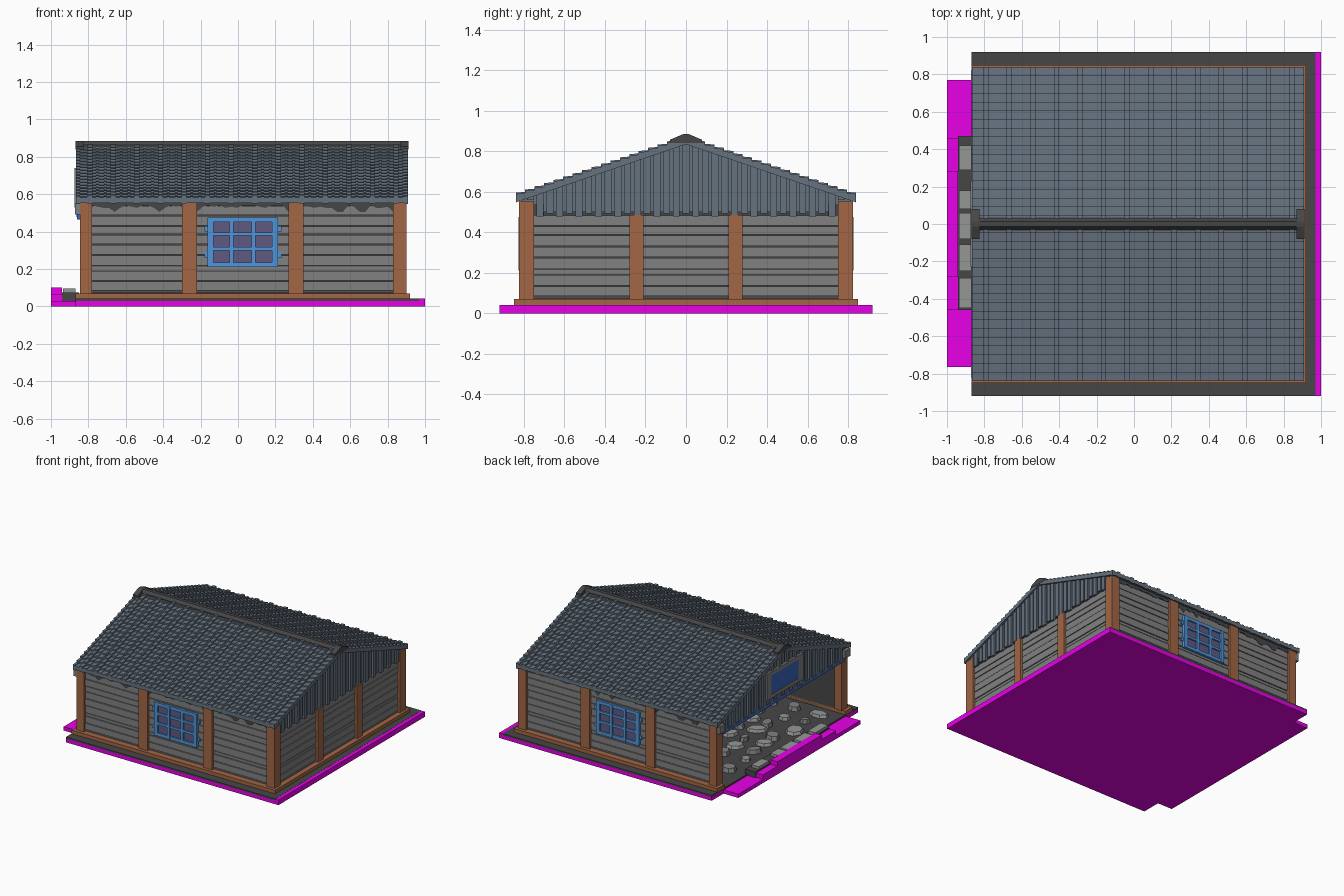
import bpy, bmesh, math, random
from mathutils import Matrix, Vector

if "Cube" in bpy.data.objects:
    bpy.data.objects.remove(bpy.data.objects["Cube"], do_unlink=True)
random.seed(4)


def material(name, r, g, b):
    m = bpy.data.materials.new(name)
    m.use_nodes = True
    m.diffuse_color = (r, g, b, 1)
    m.node_tree.nodes["Principled BSDF"].inputs["Base Color"].default_value = (r, g, b, 1)
    return m


MAGENTA = material("magenta", 1, 0, 1)
CHARCOAL = material("charcoal", .062, .062, .062)
BROWN = material("brown wood", .36, .133, .06)
GREY = material("wall grey", .22, .22, .22)
SLATE = material("slate", .134, .169, .212)
BLUE = material("frame blue", .08, .30, .71)
GLASS = material("dusky glass", .116, .10, .22)
DEEP = material("deep blue", .04, .13, .50)
STONE = material("stone grey", .30, .31, .31)


def finish(name, bm, mat):
    bmesh.ops.recalc_face_normals(bm, faces=bm.faces)
    me = bpy.data.meshes.new(name)
    bm.to_mesh(me)
    bm.free()
    me.materials.append(mat)
    ob = bpy.data.objects.new(name, me)
    bpy.context.collection.objects.link(ob)
    return ob


def boxes(name, mat, items):
    """Each item is x0, x1, y0, y1, z0, z1."""
    bm = bmesh.new()
    for x0, x1, y0, y1, z0, z1 in items:
        m = Matrix.Translation(((x0 + x1) / 2, (y0 + y1) / 2, (z0 + z1) / 2)) @ \
            Matrix.Diagonal((abs(x1 - x0), abs(y1 - y0), abs(z1 - z0), 1))
        bmesh.ops.create_cube(bm, size=1, matrix=m)
    return finish(name, bm, mat)


def prisms(name, mat, items):
    """Each item is a list of corners and an extrusion vector."""
    bm = bmesh.new()
    for pts, vec in items:
        f = bm.faces.new([bm.verts.new(p) for p in pts])
        r = bmesh.ops.extrude_face_region(bm, geom=[f])
        vs = [e for e in r["geom"] if isinstance(e, bmesh.types.BMVert)]
        bmesh.ops.translate(bm, verts=vs, vec=Vector(vec))
    return finish(name, bm, mat)


# Base: slab, raised edge, two-level entrance step
boxes("base_slab", MAGENTA, [(-.87, 1, -.92, .92, 0, .03), (.97, 1, -.92, .92, 0, .041),
                             (-1, -.87, -.765, .77, 0, .03)])
boxes("entrance_step", MAGENTA, [(-1, -.94, -.46, .46, .03, .065), (-1, -.94, -.28, .28, .065, .1)])
boxes("step_core", CHARCOAL, [(-.94, -.85, -.46, .47, .03, .075)])
boxes("floor", CHARCOAL, [(-.87, .97, -.92, .92, .03, .042)])
boxes("sill", BROWN, [(-.87, .92, s * .76, s * .85, .042, .07) for s in (-1, 1)] +
      [(.83, .92, -.85, .85, .042, .07)])


# Stones: flat, faceted, irregular slabs
def stones(name, mat, spots):
    bm = bmesh.new()
    for x, y, z, r, h in spots:
        m = Matrix.Translation((x, y, z)) @ Matrix.Rotation(random.uniform(0, 6), 4, "Z") @ \
            Matrix.Diagonal((r, r * random.uniform(.6, .9), h, 1))
        bmesh.ops.create_cone(bm, cap_ends=True, segments=7, radius1=1, radius2=.8, depth=1, matrix=m)
    return finish(name, bm, mat)


grid = [(-.7 + i * .17 + random.uniform(-.04, .04), -.62 + j * .155 + random.uniform(-.03, .03))
        for i in range(9) for j in range(9)]
stones("floor_stones", STONE, [(x, y, .05, random.uniform(.045, .085), .03) for x, y in grid[::2]])
stones("floor_rubble", GREY, [(x, y, .055, random.uniform(.04, .07), .04) for x, y in grid[1::2]])
boxes("step_stones", STONE, [(-.935, -.87, y, y + w, .07, .096)
                             for y, w in ((-.45, .16), (-.25, .14), (-.08, .14), (.08, .1), (.29, .13))])

# Timber posts
boxes("side_posts", BROWN, [(x0, x1, s * .75, s * .825, .07, .555) for s in (-1, 1)
                            for x0, x1 in ((-.845, -.78), (-.3, -.22), (.27, .35), (.83, .9))])
boxes("end_posts", BROWN, [(.83, .9, s * .21, s * .28, .07, .485) for s in (-1, 1)])

# Wall cores and plank cladding
boxes("wall_cores", CHARCOAL, [(-.84, .88, s * .76, s * .795, .042, .56) for s in (-1, 1)] +
      [(.84, .872, -.78, .78, .042, .5)])
rows = [.07, .083, .135, .19, .215, .275, .33, .385, .43, .485, .54]
planks, end_planks = [], []
for z0, z1 in zip(rows, rows[1:]):
    out = random.uniform(0, .006)
    for s in (-1, 1):
        planks += [(x0, x1, s * .78, s * (.802 + out), z0 + .003, z1 - .002)
                   for x0, x1 in ((-.79, -.29), (-.23, .28), (.34, .84))]
    if z1 < .49:
        end_planks += [(.86, .878 + out, y0, y1, z0 + .003, z1 - .002)
                       for y0, y1 in ((-.76, -.27), (-.22, .22), (.27, .76))]
boxes("side_planks", GREY, planks)
boxes("end_planks", GREY, end_planks)

# Ragged dark band beneath the eaves
bands = []
for s in (-1, 1):
    for x0, x1 in ((-.78, -.3), (-.22, .27), (.35, .83)):
        lower = [(x0 + (x1 - x0) * i / 16, s * .809, .545 - random.choice((.005, .012, .018, .04)))
                 for i in range(17)]
        bands.append(([(x0, s * .809, .56)] + lower + [(x1, s * .809, .56)], (0, s * .003, 0)))
prisms("eave_bands", CHARCOAL, bands)

# Windows with three by three panes on both long walls
frames, glass = [], []
for s in (-1, 1):
    glass.append((-.15, .2, s * .79, s * .812, .22, .47))
    frames += [(x, x + w, s * .79, s * .826, .21, .475)
               for x, w in ((-.163, .032), (-.046, .022), (.072, .022), (.183, .032))]
    frames += [(-.163, .215, s * .79, s * .823, z, z + h)
               for z, h in ((.21, .025), (.3, .018), (.378, .018), (.45, .025))]
    frames += [(x, x + .02, s * .79, s * .815, z, z + .03)
               for x in (-.18, .213) for z in (.26, .4)]
boxes("window_frames", BLUE, frames)
boxes("window_panes", GLASS, glass)

# Roof: stepped tile courses with raised ribs
COURSES, EAVE, RISE = 18, .84, .285


def stepped(x0, x1, s, lift, thick):
    top, d = [], EAVE / COURSES
    for k in range(COURSES):
        z = .583 + lift + RISE * k / COURSES
        top += [(x0, s * (EAVE - d * k), z), (x0, s * (EAVE - d * (k + 1)), z + .004)]
    under = [(x0, 0, .585 + RISE - thick), (x0, s * EAVE, .583 - thick)]
    return top + under, (x1 - x0, 0, 0)


prisms("roof_courses", SLATE, [stepped(-.862, .908, s, 0, .03) for s in (-1, 1)])
ribs, low_ribs = [], []
for i in range(14):
    x = -.793 + i * .126
    for s in (-1, 1):
        ribs.append(stepped(x - .014, x + .014, s, .012, .034))
        low_ribs += [stepped(x + o - .007, x + o + .007, s, .005, .02)
                     for o in (.042, .084) if x + o < .9]
prisms("roof_ribs", SLATE, ribs)
prisms("roof_low_ribs", SLATE, low_ribs)
prisms("verge_tiles", SLATE, [stepped(x, x + .02, s, .006, .036) for s in (-1, 1) for x in (-.866, .89)])


# Ridge cap with broader ends
def ridge(x0, x1, w, drop):
    return [(x0, -w, .862 - drop), (x0, -.014, .884), (x0, .014, .884), (x0, w, .862 - drop),
            (x0, w, .845 - drop), (x0, -w, .845 - drop)], (x1 - x0, 0, 0)


prisms("ridge_cap", CHARCOAL, [ridge(-.862, .908, .032, 0), ridge(-.868, -.825, .08, .006),
                               ridge(.87, .912, .08, .006)])

# Gable ends: backing panel with vertical boards
def under_roof(y):
    return .56 + RISE * (1 - abs(y) / EAVE)


backs, boards = [], []
for x, d in ((.872, 1), (-.835, -1)):
    backs.append(([(x, -.82, .56), (x, -.75, .5), (x, .75, .5), (x, .82, .56), (x, 0, .845)],
                  (d * .013, 0, 0)))
    for i in range(-16, 17):
        y, w = i * .048, .017
        z0 = (.478 if i % 2 else .492) if abs(y) < .75 else .56
        px = x + d * .01
        boards.append(([(px, y - w, z0), (px, y + w, z0), (px, y + w, under_roof(y + w)),
                        (px, y - w, under_roof(y - w))], (d * (.018 if i % 2 else .012), 0, 0)))
prisms("gable_backs", SLATE, backs)
prisms("gable_boards", SLATE, boards)
boxes("gable_corners", CHARCOAL, [(.875, .89, s * .7, s * .755, .48, .54) for s in (-1, 1)])

# Entrance gable: lintel and framed window
boxes("entrance_lintel", DEEP, [(-.862, -.82, -.76, .76, .465, .492)])
boxes("gable_window_frame", GREY, [(-.873, -.84, y0, y1, z0, z1) for y0, y1, z0, z1 in
                                   ((-.23, .23, .53, .56), (-.23, .23, .71, .74),
                                    (-.23, -.17, .56, .71), (.17, .23, .56, .71))])
boxes("gable_window_pane", DEEP, [(-.87, -.84, -.175, .175, .555, .715)])
boxes("lintel_brackets", GREY, [(-.872, -.83, s * .755, s * .82, .49, .55) for s in (-1, 1)])
